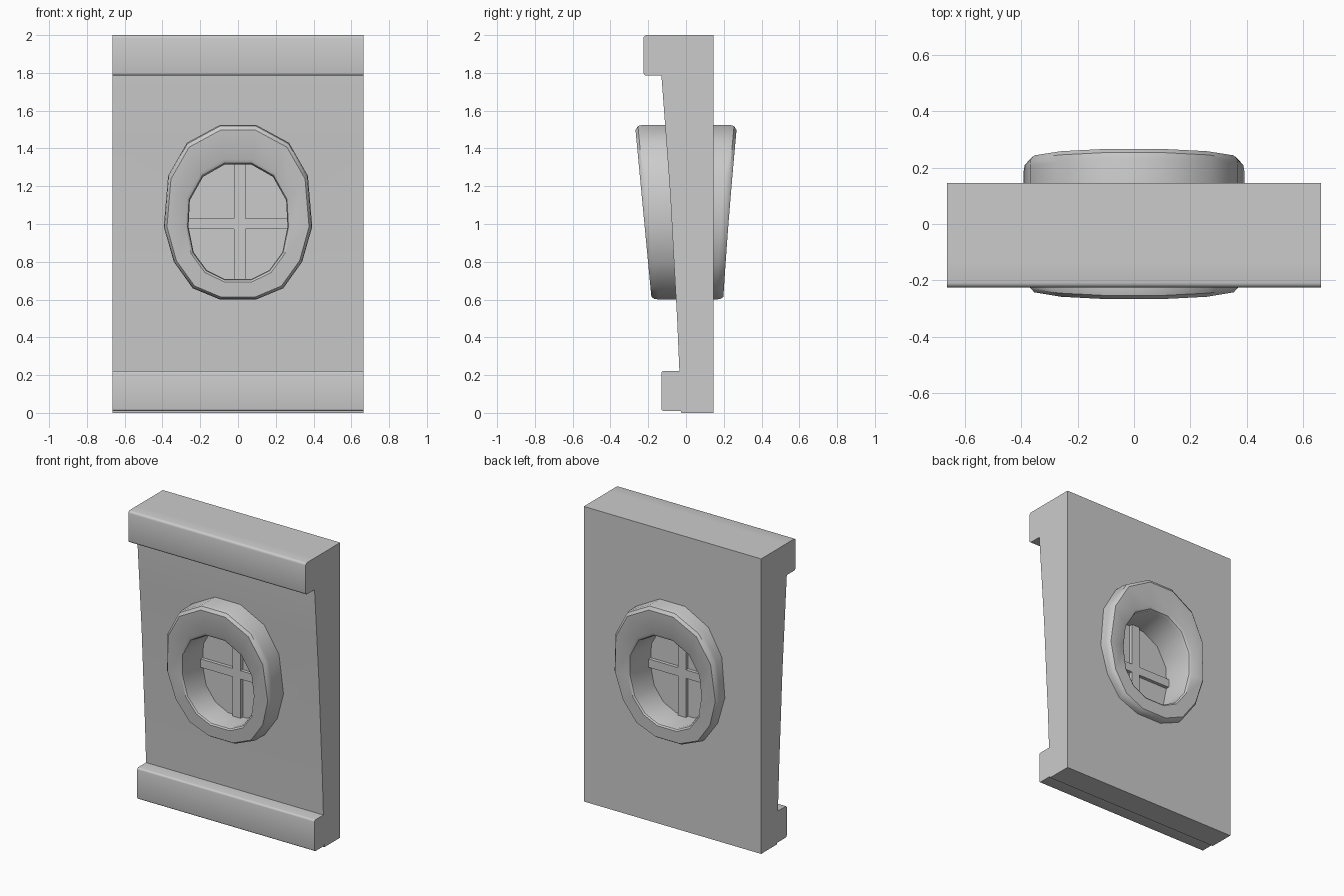
import bpy, bmesh, math

if "Cube" in bpy.data.objects:
    bpy.data.objects.remove(bpy.data.objects["Cube"])

HALF_W = 0.665


def make_object(name, bm, smooth=True):
    bmesh.ops.recalc_face_normals(bm, faces=bm.faces)
    mesh = bpy.data.meshes.new(name)
    bm.to_mesh(mesh)
    bm.free()
    obj = bpy.data.objects.new(name, mesh)
    bpy.context.collection.objects.link(obj)
    bpy.ops.object.select_all(action='DESELECT')
    obj.select_set(True)
    bpy.context.view_layer.objects.active = obj
    if smooth:
        bpy.ops.object.shade_smooth_by_angle(angle=math.radians(35))
    return obj


def loft(bm, loops, closed=False):
    """Join equal-length vertex loops with quads; cap the ends unless closed."""
    rings = [[bm.verts.new(p) for p in loop] for loop in loops]
    pairs = list(zip(rings, rings[1:])) + ([(rings[-1], rings[0])] if closed else [])
    for a, b in pairs:
        for i in range(len(a)):
            j = (i + 1) % len(a)
            bm.faces.new((a[i], a[j], b[j], b[i]))
    if not closed:
        bm.faces.new(rings[0])
        bm.faces.new(rings[-1])


def extrude_x(name, profile):
    bm = bmesh.new()
    loft(bm, [[(x, y, z) for y, z in profile] for x in (-HALF_W, HALF_W)])
    return make_object(name, bm)


def trim(name, front, back, z0, z1, r):
    """Projecting ledge with rounded front edges."""
    pts = [(back, z0)]
    for cz, start in ((z0 + r, -90), (z1 - r, 180)):
        for k in range(4):
            a = math.radians((270 if start == -90 else 180) - 30 * k)
            pts.append((front + r + r * math.cos(a), cz + r * math.sin(a)))
    pts.append((back, z1))
    return extrude_x(name, pts)


def box(name, x0, x1, y0, y1, z0, z1):
    bm = bmesh.new()
    loft(bm, [[(x0, y, z), (x1, y, z), (x1, y, w), (x0, y, w)]
              for y, z, w in ((y0, z0, z1), (y1, z0, z1))])
    return make_object(name, bm, False)


# 14-sided egg-shaped window outlines, half of each mirrored in x
def mirror(half):
    return half + [(-x, z) for x, z in reversed(half)]


outer = mirror([(0.095, 1.525), (0.27, 1.43), (0.37, 1.255), (0.393, 0.985),
                (0.34, 0.80), (0.24, 0.66), (0.095, 0.60)])
inner = mirror([(0.07, 1.315), (0.185, 1.25), (0.255, 1.125), (0.262, 0.985),
                (0.235, 0.85), (0.165, 0.755), (0.07, 0.708)])


def between(t):
    return [(a[0] + (b[0] - a[0]) * t, a[1] + (b[1] - a[1]) * t)
            for a, b in zip(outer, inner)]


# Wall panel with leaning, slightly hollow front
wall = extrude_x("wall_panel", [
    (0.145, 0), (0.145, 2), (-0.13, 2), (-0.13, 1.785), (-0.105, 1.45),
    (-0.083, 1.15), (-0.064, 0.8), (-0.047, 0.5), (-0.035, 0.22), (-0.025, 0)])

# Window opening
bm = bmesh.new()
loft(bm, [[(x, y, z) for x, z in between(0.5)] for y in (-0.5, 0.5)])
cutter = make_object("opening_cutter", bm, False)
cutter.hide_render = True
mod = wall.modifiers.new("opening", 'BOOLEAN')
mod.operation = 'DIFFERENCE'
mod.solver = 'EXACT'
mod.object = cutter
bpy.context.view_layer.objects.active = wall
bpy.ops.object.modifier_apply(modifier=mod.name)
bpy.data.objects.remove(cutter)

# Top and bottom ledges
trim("top_ledge", -0.225, -0.13, 1.785, 2.0, 0.016)
trim("bottom_ledge", -0.13, -0.027, 0.01, 0.222, 0.012)


# Window frame: rounded section swept round the egg, thicker at the top
def face_y(side, z):
    s = (z - 0.6) / 0.925
    return -(0.182 + 0.088 * s) if side < 0 else 0.197 + 0.057 * s + 0.016 * s * s


section = [(0, 0.04), (0.03, 0.015), (0.13, 0), (0.87, 0), (0.96, 0.008), (1, 0.025)]
section = [(t, d, -1) for t, d in section] + [(t, d, 1) for t, d in reversed(section)]
bm = bmesh.new()
loft(bm, [[(x, face_y(side, z) - side * inset, z) for x, z in between(t)]
          for t, inset, side in section], closed=True)
make_object("window_frame", bm)

# Glass pane
bm = bmesh.new()
loft(bm, [[(x, y, z) for x, z in between(0.9)] for y in (-0.006, 0.006)])
make_object("glass_pane", bm, False)

# Glazing bars
box("vertical_bar", -0.02, 0.04, -0.03, 0.03, 0.69, 1.33)
box("horizontal_bar", -0.275, 0.275, -0.029, 0.029, 0.973, 1.03)
